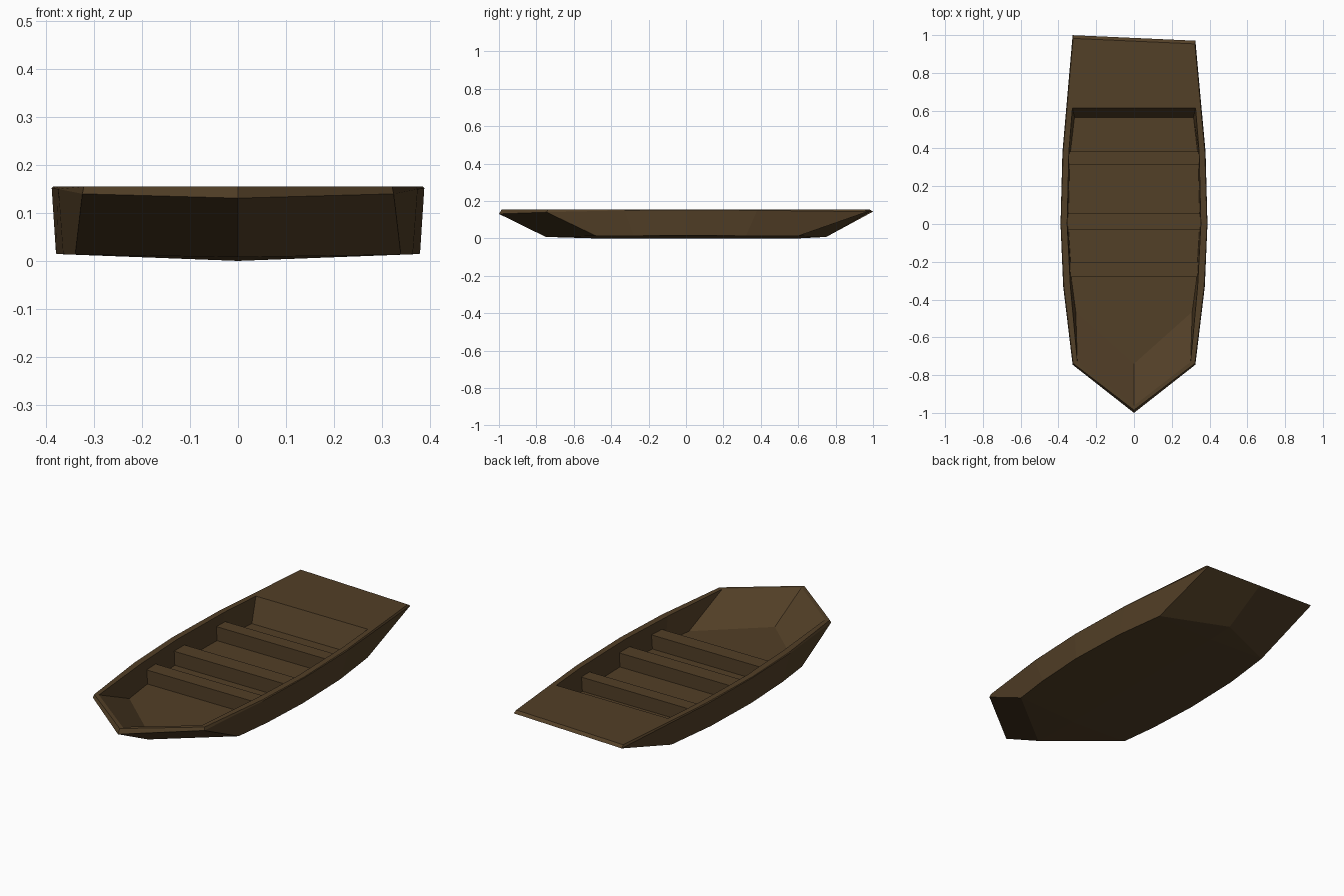
import bpy, bmesh

if "Cube" in bpy.data.objects:
    bpy.data.objects.remove(bpy.data.objects["Cube"])

wood = bpy.data.materials.new("dark brown wood")
wood.diffuse_color = (0.085, 0.050, 0.020, 1)
wood.use_nodes = True
wood.node_tree.nodes["Principled BSDF"].inputs["Base Color"].default_value = wood.diffuse_color


def finish(name, bm):
    bmesh.ops.recalc_face_normals(bm, faces=bm.faces[:])
    me = bpy.data.meshes.new(name)
    bm.to_mesh(me)
    bm.free()
    me.materials.append(wood)
    ob = bpy.data.objects.new(name, me)
    bpy.context.collection.objects.link(ob)
    return ob


# Hull: half outlines from bow tip to stern middle, one per level
bottom = [(0, -.75, .008), (.34, -.48, .013), (.365, -.28, .014), (.38, 0, .015),
          (.37, .32, .014), (.335, .6, .013), (0, .75, .008)]
gunwale = [(0, -1, .131), (.325, -.745, .14), (.375, -.33, .15), (.389, 0, .152),
           (.379, .38, .15), (.325, .985, .143), (0, .985, .143)]
rim_out = [(0, -.985, .155), (.322, -.738, .155), (.371, -.33, .155), (.386, 0, .155),
           (.375, .38, .155), (.322, .968, .155), (0, .968, .155)]
rim_in = [(0, -.962, .155), (.3, -.73, .155), (.337, -.33, .155), (.354, 0, .155),
          (.345, .38, .155), (.326, .615, .155), (0, .615, .155)]
floor = [(0, -.74, .032), (.308, -.465, .032), (.33, -.3, .032), (.348, 0, .032),
         (.34, .35, .032), (.315, .565, .032), (0, .565, .032)]

bm = bmesh.new()


def ring(half):
    pts = half + [(-x, y, z) for x, y, z in half[-2:0:-1]]
    # the stern edge is slightly skewed
    return [bm.verts.new((x, y - (.045 * x if y > .95 else 0), z)) for x, y, z in pts]


rings = [ring(h) for h in (bottom, gunwale, rim_out, rim_in, floor)]
n = len(rings[0])
for a, b in zip(rings, rings[1:]):
    for i in range(n):
        j = (i + 1) % n
        bm.faces.new((a[i], a[j], b[j], b[i]))
bm.faces.new(rings[-1])

# Shallow V bottom with a keel line
low = rings[0]
keel = [low[0]] + [bm.verts.new((0, p[1], 0)) for p in bottom[1:-1]] + [low[6]]
for i in range(6):
    for p, q in ((low[i], low[i + 1]), (low[-i % n], low[-i - 1])):
        quad = []
        for v in (p, q, keel[i + 1], keel[i]):
            if v not in quad:
                quad.append(v)
        bm.faces.new(quad)
finish("hull", bm)

# Three bench seats across the inside
for k, (y0, y1, half) in enumerate([(-.28, -.20, .35), (-.032, .055, .36), (.312, .383, .352)]):
    bm = bmesh.new()
    bmesh.ops.create_cube(bm, size=1)
    for v in bm.verts:
        v.co = (v.co.x * 2 * half, y1 if v.co.y > 0 else y0, .105 if v.co.z > 0 else .03)
    finish(f"seat_{k + 1}", bm)
